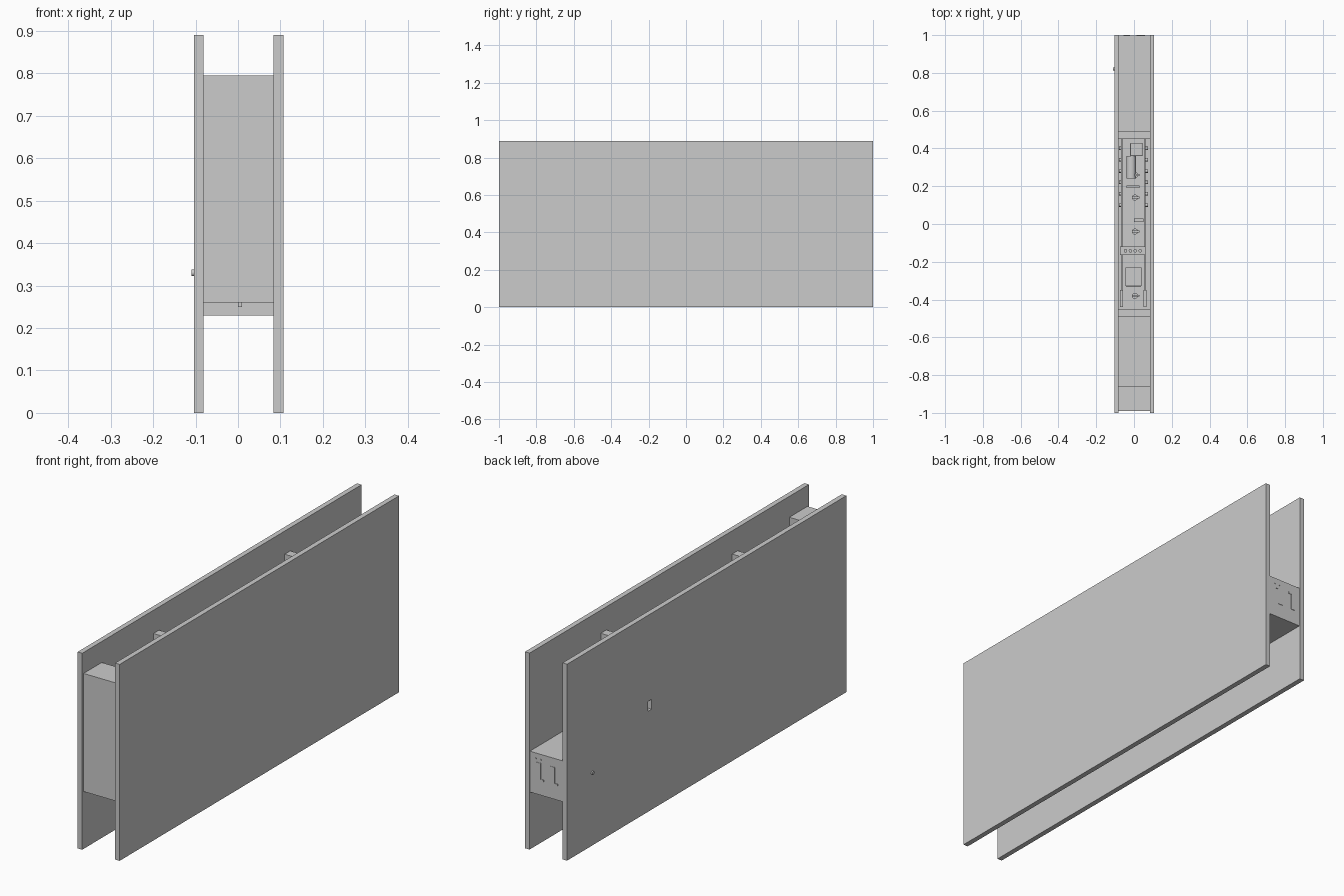
import bpy, math

if "Cube" in bpy.data.objects:
    bpy.data.objects.remove(bpy.data.objects["Cube"])

def box(name, x, y, z, bevel=0):
    """Box from (min, max) ranges on each axis."""
    bpy.ops.mesh.primitive_cube_add(size=1, location=[(r[0] + r[1]) / 2 for r in (x, y, z)])
    o = bpy.context.object
    o.name = name
    o.scale = [r[1] - r[0] for r in (x, y, z)]
    bpy.ops.object.transform_apply(location=False, rotation=False, scale=True)
    if bevel:
        m = o.modifiers.new("bevel", 'BEVEL')
        m.width = bevel
        m.segments = 2
    return o

def cyl(name, loc, r, depth, axis='Z', sides=20):
    rot = {'X': (0, math.pi / 2, 0), 'Y': (math.pi / 2, 0, 0), 'Z': (0, 0, 0)}[axis]
    bpy.ops.mesh.primitive_cylinder_add(vertices=sides, radius=r, depth=depth, location=loc, rotation=rot)
    o = bpy.context.object
    o.name = name
    bpy.ops.object.shade_smooth_by_angle()
    return o

W = (-0.081, 0.084)   # gap between the side panels

# Side panels; the left one has a small slot
left = box("left_panel", (-0.104, W[0]), (-1, 1), (0, 0.89))
box("right_panel", (W[1], 0.107), (-1, 1), (0, 0.89))
slot = box("slot_cutter", (-0.12, -0.07), (0.395, 0.42), (0.455, 0.50))
slot.hide_render = True
slot.hide_viewport = True
cut = left.modifiers.new("slot", 'BOOLEAN')
cut.object = slot
cut.solver = 'EXACT'

# End blocks and low shelves
box("front_block", W, (-0.99, -0.86), (0.26, 0.795))
box("front_shelf", W, (-0.86, -0.49), (0.26, 0.445))
box("rear_block", W, (0.49, 0.998), (0.26, 0.445))

# Chassis floor and upright bulkheads
box("chassis_floor", W, (-0.49, 0.49), (0.23, 0.26))
for n, y in (("front", -0.49), ("rear", 0.45)):
    box(n + "_bulkhead", W, (y, y + 0.04), (0.26, 0.785))
box("floor_latch", (0, 0.01), (-0.50, -0.49), (0.25, 0.26))

# Side rails with brackets and rollers
for n, x, s in (("left", -0.068, -1), ("right", 0.056, 1)):
    box(n + "_rail", (x, x + 0.006), (-0.44, 0.45), (0.26, 0.34))
    for i in range(6):
        y = 0.10 + i * 0.06
        cyl(f"{n}_roller_{i}", (x + 0.003 + s * 0.008, y, 0.32), 0.009, 0.014, 'X', 16)
    box(n + "_front_bracket", (x - 0.006, x + 0.010), (-0.44, -0.35), (0.26, 0.38))

# Mechanism between the rails
box("cross_bar", (-0.075, 0.06), (-0.165, -0.12), (0.26, 0.36))
for i in range(4):
    cyl(f"cross_bar_post_{i}", (-0.045 + i * 0.026, -0.142, 0.375), 0.009, 0.03)
box("control_box", (-0.045, 0.04), (-0.33, -0.23), (0.26, 0.36), 0.004)
box("motor_mount", (-0.02, 0.045), (0.36, 0.43), (0.26, 0.36), 0.004)
cyl("motor", (-0.015, 0.30, 0.31), 0.026, 0.12, 'Y')
box("motor_plate", (-0.04, 0.03), (0.19, 0.205), (0.26, 0.37))
for i, y in enumerate((-0.38, -0.04, 0.14, 0.26)):
    cyl(f"spindle_{i}", (0.005, y, 0.29), 0.016, 0.06)
    box(f"spindle_arm_{i}", (-0.01, 0.03), (y - 0.005, y + 0.005), (0.32, 0.328))
box("sensor_tab", (0, 0.05), (0.01, 0.03), (0.26, 0.32))

# Knob on the left panel
cyl("side_knob", (-0.106, 0.82, 0.33), 0.008, 0.008, 'X')

# Stepped strips on the rear face
for n, x in (("left", -0.038), ("right", 0.032)):
    box(n + "_rear_strip", (x - 0.004, x + 0.004), (0.997, 1), (0.325, 0.405))
    box(n + "_rear_strip_top", (x, x + 0.018), (0.997, 1), (0.397, 0.405))
    box(n + "_rear_strip_foot", (x - 0.018, x), (0.997, 1), (0.325, 0.333))
for i, x in enumerate((0.03, 0.055)):
    cyl(f"rear_screw_{i}", (x, 0.998, 0.42), 0.004, 0.004, 'Y', 12)
